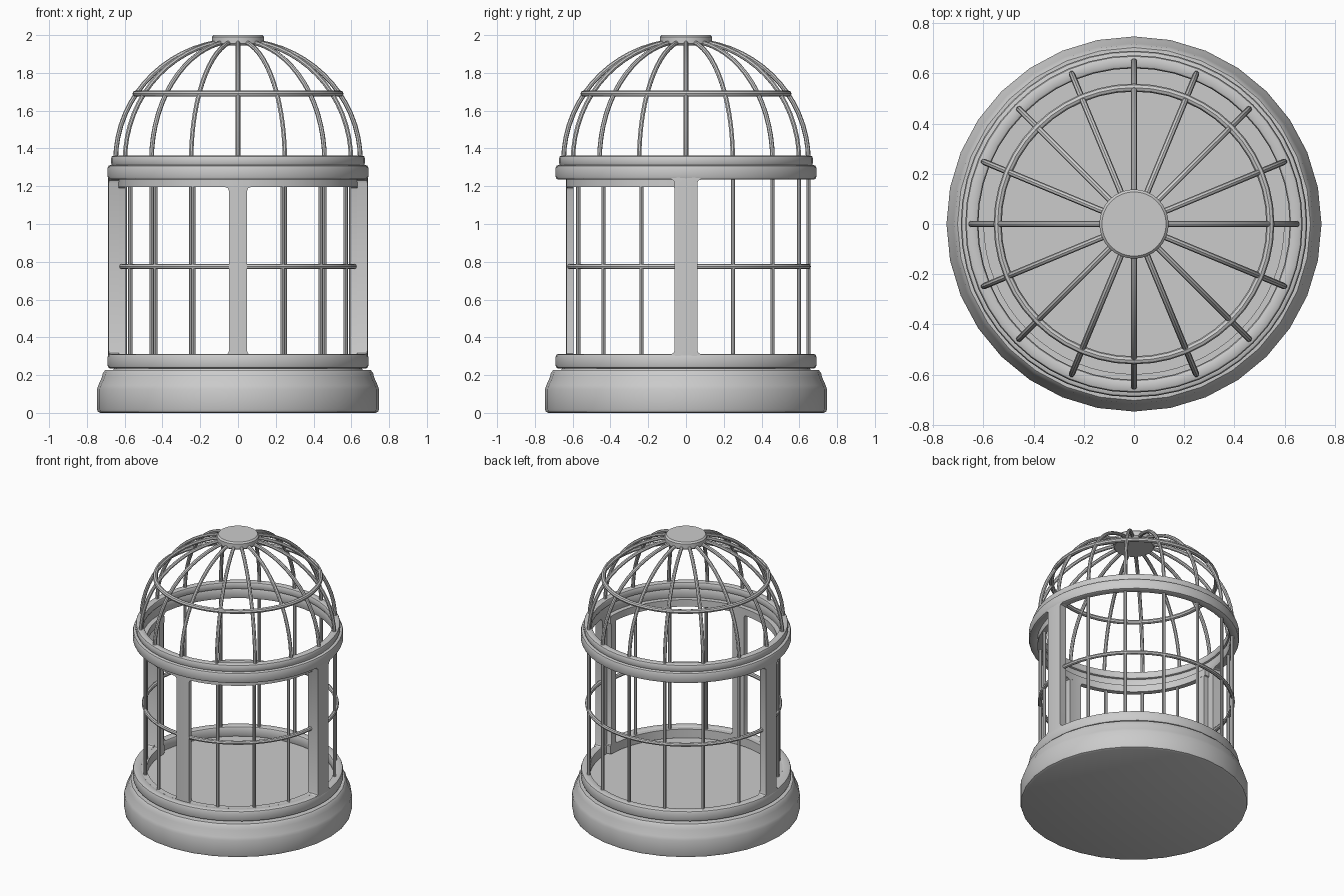
import bpy, math
from math import pi, sin, cos, radians

if "Cube" in bpy.data.objects:
    bpy.data.objects.remove(bpy.data.objects["Cube"])


def make(name, verts, faces):
    me = bpy.data.meshes.new(name)
    me.from_pydata(verts, [], faces)
    ob = bpy.data.objects.new(name, me)
    bpy.context.collection.objects.link(ob)
    finish(ob)
    return ob


def finish(ob):
    bpy.ops.object.select_all(action='DESELECT')
    bpy.context.view_layer.objects.active = ob
    ob.select_set(True)
    if ob.type == 'MESH':
        bpy.ops.object.mode_set(mode='EDIT')
        bpy.ops.mesh.select_all(action='SELECT')
        bpy.ops.mesh.remove_doubles(threshold=0.0002)
        bpy.ops.mesh.normals_make_consistent(inside=False)
        bpy.ops.object.mode_set(mode='OBJECT')
        bpy.ops.object.shade_smooth_by_angle(angle=radians(40))


def lathe(name, prof, n=48, closed=False):
    """Spin (radius, z) points around z; closed joins last to first."""
    m = len(prof)
    verts = [(r * cos(2 * pi * i / n), r * sin(2 * pi * i / n), z)
             for i in range(n) for r, z in prof]
    faces = []
    for i in range(n):
        j = (i + 1) % n
        for k in range(m if closed else m - 1):
            l = (k + 1) % m
            faces.append((i * m + k, j * m + k, j * m + l, i * m + l))
    return make(name, verts, faces)


def ring(name, r0, r1, z0, z1, b):
    """Ring with softened rectangular section."""
    c = b * 0.3
    lathe(name, [(r0 + b, z0), (r1 - b, z0), (r1 - c, z0 + c), (r1, z0 + b),
                 (r1, z1 - b), (r1 - c, z1 - c), (r1 - b, z1), (r0 + b, z1),
                 (r0 + c, z1 - c), (r0, z1 - b), (r0, z0 + b), (r0 + c, z0 + c)],
          closed=True)


def slab(name, deg, r0, r1, rows, n=4):
    """Curved slab around an angle; rows are (z, half width along the arc)."""
    verts, faces = [], []
    a0, w = radians(deg), 2 * (n + 1)
    for z, hw in rows:
        half = hw / r1
        loop = [(r1, -half + 2 * half * i / n) for i in range(n + 1)]
        loop += [(r0, a) for _, a in reversed(loop)]
        verts += [(r * cos(a0 + a), r * sin(a0 + a), z) for r, a in loop]
    for k in range(len(rows) - 1):
        for i in range(w):
            j = (i + 1) % w
            faces.append((k * w + i, k * w + j, (k + 1) * w + j, (k + 1) * w + i))
    for base in (0, (len(rows) - 1) * w):
        for i in range(n):
            faces.append((base + i, base + i + 1, base + w - 2 - i, base + w - 1 - i))
    ob = make(name, verts, faces)
    return ob


def rod(name, pts, rad):
    """Round wire along a path."""
    cu = bpy.data.curves.new(name, 'CURVE')
    cu.dimensions = '3D'
    cu.bevel_depth = rad
    cu.bevel_resolution = 2
    cu.use_fill_caps = True
    sp = cu.splines.new('POLY')
    sp.points.add(len(pts) - 1)
    for p, co in zip(sp.points, pts):
        p.co = (*co, 1)
    ob = bpy.data.objects.new(name, cu)
    bpy.context.collection.objects.link(ob)
    finish(ob)
    bpy.ops.object.convert(target='MESH')
    finish(bpy.context.object)


def hoop(name, r, z, rad):
    lathe(name, [(r + rad * cos(2 * pi * k / 8), z + rad * sin(2 * pi * k / 8))
                 for k in range(8)], closed=True)


def flared(z0, z1, lo, hi, hw, f=0.018):
    """Post outline with small fillets where it meets the rails."""
    return [(z0, hw + f), (lo, hw + f), (lo + f * 0.3, hw + f * 0.3), (lo + f, hw),
            (hi - f, hw), (hi - f * 0.3, hw + f * 0.3), (hi, hw + f), (z1, hw + f)]


# Solid base and floor
lathe("base", [(0, 0), (0.728, 0), (0.742, 0.006), (0.747, 0.02), (0.747, 0.125),
               (0.74, 0.145), (0.72, 0.19), (0.715, 0.212), (0.703, 0.226),
               (0.66, 0.228), (0.655, 0.24), (0, 0.24)], n=32)

# Main frame: lower and upper hoops with two side posts
ring("lower_frame_ring", 0.63, 0.69, 0.235, 0.312, 0.014)
ring("upper_frame_ring", 0.63, 0.69, 1.235, 1.312, 0.014)
for side, deg in (("right", 0), ("left", 180)):
    slab(side + "_post", deg, 0.633, 0.687, flared(0.26, 1.29, 0.312, 1.235, 0.06))

# Curved double door on the front half
R0, R1, A = 0.598, 0.634, pi / 2 * 0.634
slab("door_bottom_rail", -90, R0, R1, [(0.245, A), (0.308, A)], n=32)
slab("door_top_rail", -90, R0, R1, [(1.195, A), (1.245, A)], n=32)
slab("door_centre_stile", -90, R0, R1, flared(0.25, 1.24, 0.308, 1.195, 0.049))
for side, deg in (("right", -2.3), ("left", -177.7)):
    slab("door_stile_" + side, deg, R0, R1, flared(0.25, 1.24, 0.308, 1.195, 0.026, 0.012))

# Upright wires: wider back wall, slightly inset front doors
for k in range(1, 8):
    a = k * pi / 8
    rod("back_bar", [(0.648 * cos(a), 0.648 * sin(a), z) for z in (0.26, 1.29)], 0.011)
    if k != 4:
        rod("door_bar", [(0.617 * cos(a), -0.617 * sin(a), z) for z in (0.28, 1.21)], 0.011)

# Horizontal mid wires
arc = [i * pi / 32 for i in range(33)]
rod("back_mid_wire", [(0.648 * cos(a), 0.648 * sin(a), 0.775) for a in arc], 0.014)
rod("door_mid_wire", [(0.617 * cos(a), -0.617 * sin(a), 0.775) for a in arc], 0.014)

# Dome: bottom ring, ribs, hoop and cap
ring("dome_ring", 0.62, 0.672, 1.308, 1.362, 0.014)
hoop("dome_hoop", 0.543, 1.69, 0.016)
for k in range(16):
    a = k * pi / 8
    path = []
    for i in range(15):
        t = radians(80) * i / 14
        r = 0.648 * cos(t)
        path.append((r * cos(a), r * sin(a), 1.335 + 0.637 * sin(t)))
    rod("dome_rib", path, 0.0125)
lathe("dome_cap", [(0, 1.945), (0.128, 1.945), (0.138, 1.955), (0.138, 1.99),
                   (0.128, 2.0), (0, 2.0)], n=32)
